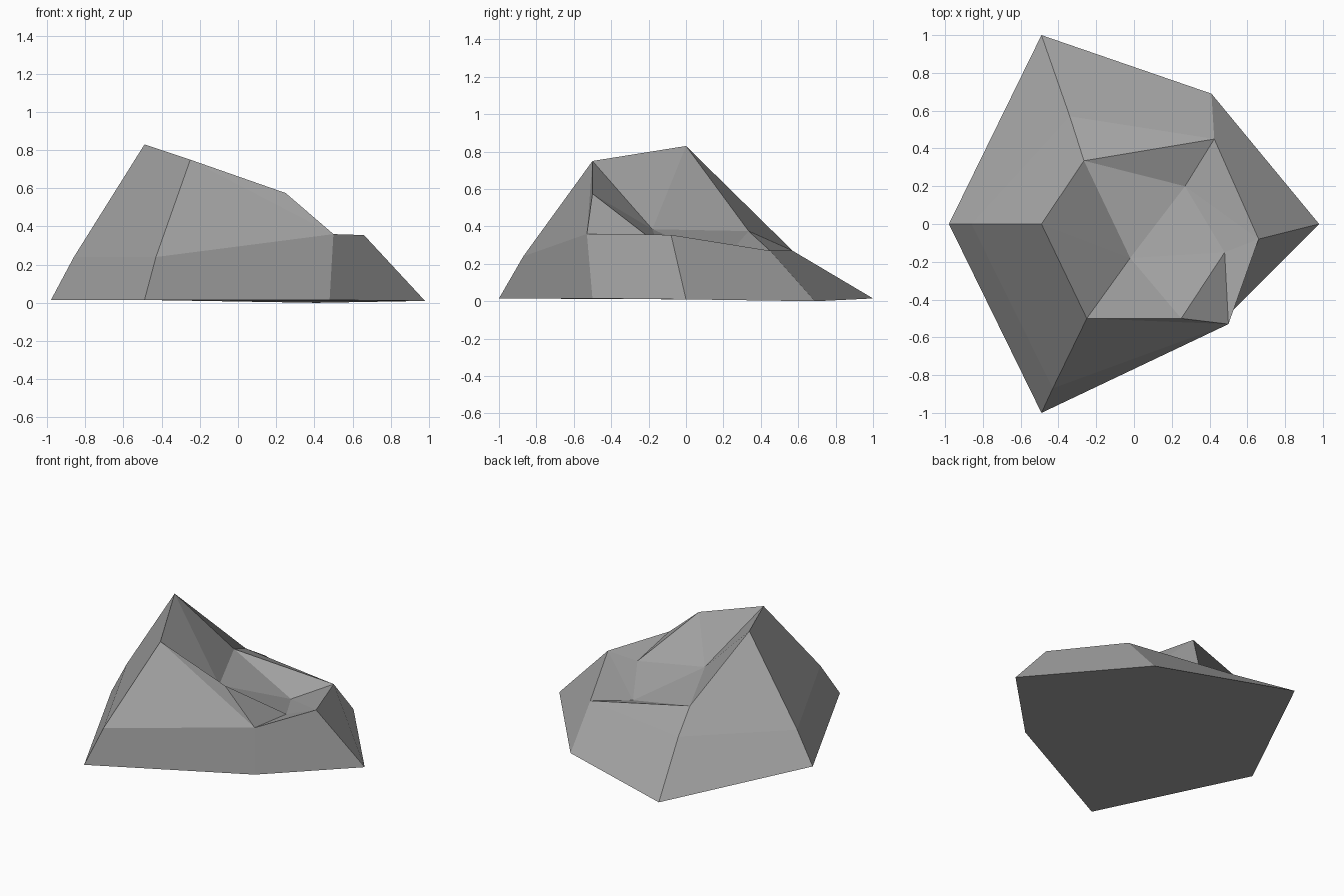
import bpy
import bmesh

cube = bpy.data.objects.get("Cube")
if cube:
    bpy.data.objects.remove(cube, do_unlink=True)

# One stone colour
stone = bpy.data.materials.new("stone_grey")
stone.use_nodes = True
colour = (0.37, 0.37, 0.37, 1)
stone.diffuse_color = colour
stone.node_tree.nodes["Principled BSDF"].inputs["Base Color"].default_value = colour

bm = bmesh.new()


def spur(*points):
    """Corner line of the rock, from the ground up to the rim."""
    return [bm.verts.new(p) for p in points]


def slope(a, b):
    """Side facets between two neighbouring spurs."""
    for i in range(max(len(a), len(b)) - 1):
        face = a[i:i + 2] + b[i:i + 2][::-1]
        bm.faces.new(face)


def fan(centre, *edge):
    """Triangles from one point of the hollow out to a run of points."""
    for a, b in zip(edge, edge[1:]):
        bm.faces.new((centre, a, b))


# Six spurs around the rock
left = spur((-0.98, 0, 0.015), (-0.86, 0, 0.24), (-0.49, 0, 0.83))
front = spur((-0.49, -1, 0.015), (-0.43, -0.87, 0.24), (-0.25, -0.5, 0.75))
side = spur((0.48, -0.5, 0.015), (0.5, -0.53, 0.36))
right = spur((0.98, 0, 0.01), (0.66, -0.08, 0.355))
corner = spur((0.41, 0.69, 0), (0.425, 0.45, 0.27))
back = spur((-0.49, 1, 0.015), (-0.34, 0.57, 0.27), (-0.265, 0.335, 0.375))
spurs = [left, front, side, right, corner, back]

# Outer slopes and underside
for a, b in zip(spurs, spurs[1:] + spurs[:1]):
    slope(a, b)
bm.faces.new([s[0] for s in spurs])

# Shoulder running down from the ridge
shoulder = bm.verts.new((0.25, -0.5, 0.575))
fan(shoulder, front[-1], side[-1])

# Hollow behind the ridge
wall = bm.verts.new((-0.02, -0.18, 0.385))
step = bm.verts.new((0.48, -0.15, 0.305))
floor = bm.verts.new((0.27, 0.2, 0.22))
fan(wall, floor, back[-1], left[-1], front[-1], shoulder, step, floor)
fan(step, shoulder, side[-1], right[-1], floor)
fan(floor, right[-1], corner[-1], back[-1])

bmesh.ops.recalc_face_normals(bm, faces=bm.faces)
mesh = bpy.data.meshes.new("rock")
bm.to_mesh(mesh)
bm.free()
mesh.materials.append(stone)
bpy.context.collection.objects.link(bpy.data.objects.new("rock", mesh))
